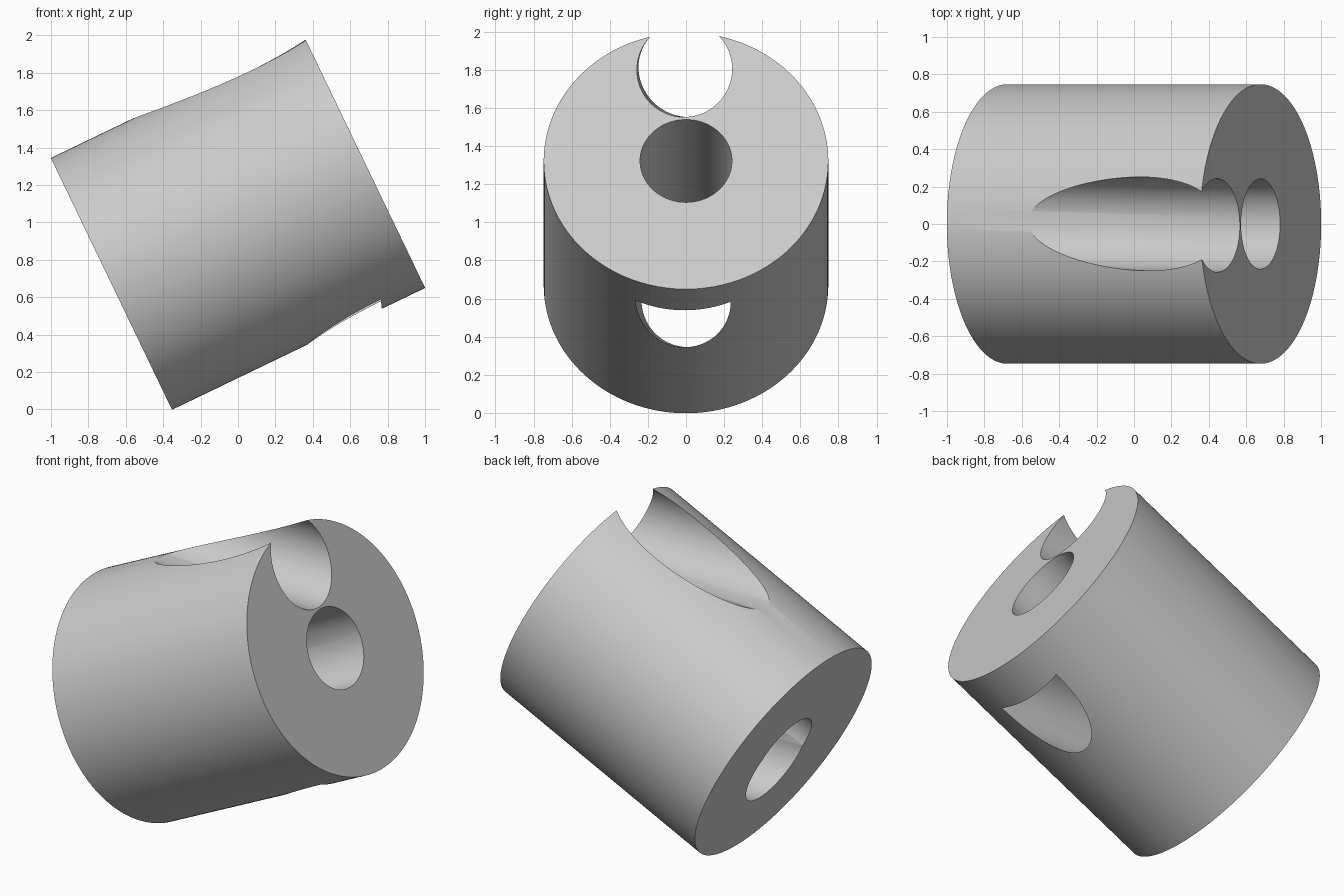
import bpy
import math
from mathutils import Vector

if "Cube" in bpy.data.objects:
    bpy.data.objects.remove(bpy.data.objects["Cube"])

TILT = math.radians(25.7)     # upward lean of the main axis
YAW = -0.022                  # slight sideways drift of the two side channels
CENTRE = Vector((0, 0, 0.997))


def rod(name, radius, start, end, sides=128):
    """Cylinder running between two points."""
    start, end = Vector(start), Vector(end)
    axis = end - start
    bpy.ops.mesh.primitive_cylinder_add(
        vertices=sides, radius=radius, depth=axis.length,
        location=(start + end) / 2,
        rotation=axis.to_track_quat('Z', 'Y').to_euler())
    ob = bpy.context.object
    ob.name = name
    return ob


def channel(name, x0, x1, z, radius=0.25):
    """Nearly horizontal round cutter following the slight yaw."""
    return rod(name, radius, (x0, YAW * (x0 - 0.1), z), (x1, YAW * (x1 - 0.1), z))


axis = Vector((math.cos(TILT), 0, math.sin(TILT)))

# Main tilted collar
collar = rod("collar_body", 0.747, CENTRE - axis * 0.751, CENTRE + axis * 0.751, 160)

# Central bore, open top groove, and lower tunnel that stops short of the right face
cutters = [
    rod("bore_cutter", 0.241, CENTRE - axis * 1.2, CENTRE + axis * 1.2),
    channel("top_groove_cutter", -1.5, 1.5, 1.803),
    channel("lower_tunnel_cutter", -1.5, 0.77, 0.595),
]
for cutter in cutters:
    mod = collar.modifiers.new(cutter.name, 'BOOLEAN')
    mod.operation = 'DIFFERENCE'
    mod.solver = 'EXACT'
    mod.object = cutter
    bpy.context.view_layer.objects.active = collar
    bpy.ops.object.modifier_apply(modifier=mod.name)
for cutter in cutters:
    bpy.data.objects.remove(cutter, do_unlink=True)

# Plain grey finish
grey = bpy.data.materials.new("plain_grey")
grey.diffuse_color = (0.6, 0.6, 0.6, 1)
grey.use_nodes = True
grey.node_tree.nodes["Principled BSDF"].inputs["Base Color"].default_value = grey.diffuse_color
collar.data.materials.clear()
collar.data.materials.append(grey)

# Smooth walls with crisp rims
bpy.ops.object.select_all(action='DESELECT')
collar.select_set(True)
bpy.context.view_layer.objects.active = collar
bpy.ops.object.shade_smooth_by_angle(angle=math.radians(30))
